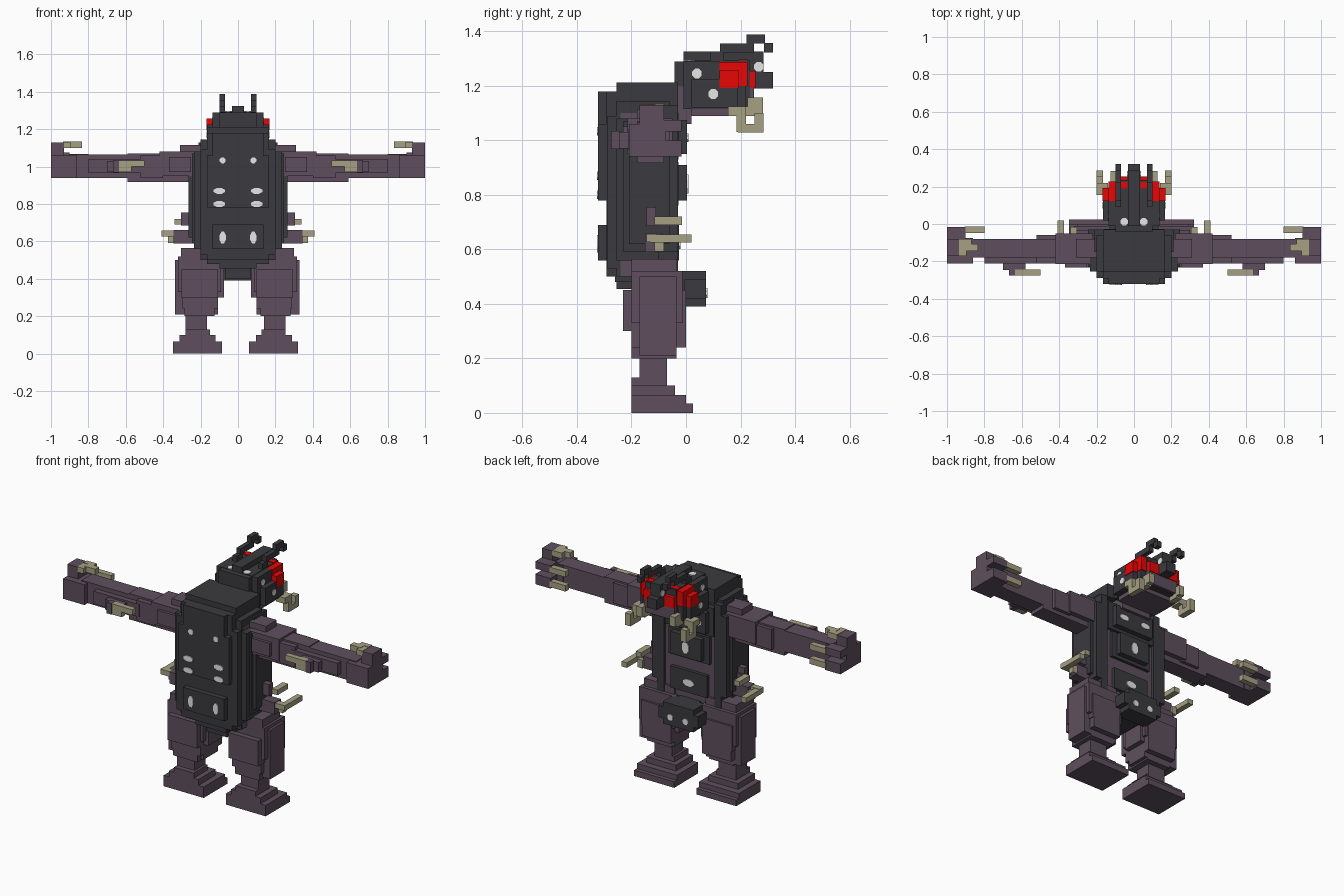
import bpy, bmesh
from mathutils import Matrix, Vector


def material(name, rgb):
    m = bpy.data.materials.new(name)
    m.diffuse_color = (*rgb, 1)
    return m


PURPLE = material("dusky purple", (0.112, 0.078, 0.110))
DARK = material("charcoal shell", (0.043, 0.043, 0.050))
TAN = material("bone tan", (0.38, 0.355, 0.23))
RED = material("red eye", (0.80, 0.002, 0.002))
WHITE = material("pale spot", (0.80, 0.80, 0.80))


def finish(bm, name, mat):
    bmesh.ops.recalc_face_normals(bm, faces=bm.faces)
    me = bpy.data.meshes.new(name)
    bm.to_mesh(me)
    bm.free()
    me.materials.append(mat)
    ob = bpy.data.objects.new(name, me)
    bpy.context.collection.objects.link(ob)
    return ob


def blocks(name, mat, boxes, mirror=False, centre=0.0):
    """Blocky part from (x0, x1, y0, y1, z0, z1) boxes, optionally mirrored in x."""
    bm = bmesh.new()
    for x0, x1, y0, y1, z0, z1 in boxes:
        spans = [(x0, x1)]
        if mirror:
            spans.append((2 * centre - x1, 2 * centre - x0))
        for a, b in spans:
            mid = Vector(((a + b) / 2, (y0 + y1) / 2, (z0 + z1) / 2))
            mat4 = Matrix.Translation(mid) @ Matrix.Diagonal((b - a, y1 - y0, z1 - z0, 1))
            bmesh.ops.create_cube(bm, size=1, matrix=mat4)
    return finish(bm, name, mat)


def spots(name, axis, items):
    """Thin round plates (x, y, z, half width, half height) facing along one axis."""
    bm = bmesh.new()
    turn = {"x": Matrix.Rotation(1.5708, 4, "Y"), "y": Matrix.Rotation(1.5708, 4, "X"),
            "z": Matrix.Identity(4)}[axis]
    spin = Matrix.Rotation(0.3927, 4, "Z")
    for x, y, z, w, h in items:
        m = Matrix.Translation((x, y, z)) @ turn @ Matrix.Diagonal((w, h, 1, 1)) @ spin
        bmesh.ops.create_cone(bm, cap_ends=True, segments=8, radius1=1.06, radius2=1.06,
                              depth=0.009, matrix=m)
    return finish(bm, name, WHITE)


# Legs: stepped foot, narrow ankle, rounded thigh
blocks("foot", PURPLE, [
    (0.06, 0.322, -0.20, 0.025, 0, 0.035),
    (0.06, 0.322, -0.20, 0.0, 0.035, 0.065),
    (0.095, 0.288, -0.20, -0.04, 0.065, 0.10),
    (0.125, 0.255, -0.20, -0.07, 0.10, 0.13),
    (0.14, 0.255, -0.17, -0.07, 0.13, 0.21)], True, -0.0125)
blocks("thigh", PURPLE, [
    (0.12, 0.28, -0.20, -0.035, 0.20, 0.24),
    (0.10, 0.33, -0.17, -0.035, 0.21, 0.30),
    (0.10, 0.29, -0.20, 0.0, 0.24, 0.34),
    (0.07, 0.33, -0.17, -0.035, 0.30, 0.50),
    (0.10, 0.295, -0.232, 0.0, 0.30, 0.45),
    (0.085, 0.315, -0.20, -0.012, 0.33, 0.52),
    (0.10, 0.30, -0.20, -0.033, 0.45, 0.565)], True, -0.003)

# Purple inner body and neck
blocks("belly", PURPLE, [
    (-0.20, 0.20, -0.24, -0.045, 0.50, 1.10),
    (-0.10, 0.10, -0.12, 0.02, 1.06, 1.20)])

# Shell: rounded in plan by stepped layers, narrowing at top and bottom
blocks("shell_body", DARK, [
    (-0.165, 0.165, -0.255, -0.03, 1.13, 1.212),
    (-0.20, 0.20, -0.255, -0.06, 1.07, 1.145),
    (-0.20, 0.20, -0.29, -0.10, 0.53, 1.09),
    (-0.235, 0.235, -0.255, -0.10, 0.56, 1.08),
    (-0.20, 0.20, -0.255, -0.08, 0.50, 0.58),
    (-0.165, 0.165, -0.26, -0.06, 0.48, 0.52),
    (-0.10, 0.10, -0.255, -0.03, 0.455, 0.50)])
blocks("shell_side", DARK, [
    (0.20, 0.264, -0.21, -0.06, 0.62, 1.05),
    (0.19, 0.245, -0.23, -0.03, 0.59, 1.07),
    (0.165, 0.21, -0.15, -0.03, 0.50, 1.13)], True)
blocks("back_plate", DARK, [
    (-0.135, 0.135, -0.322, -0.28, 0.56, 0.69),
    (-0.135, 0.135, -0.322, -0.28, 0.78, 1.18),
    (-0.165, 0.165, -0.322, -0.28, 0.78, 1.06),
    (-0.165, 0.165, -0.292, -0.25, 0.50, 1.18)])

# Belly plates and tail flap on the face side
blocks("chest_plates", DARK, [
    (-0.13, 0.13, -0.06, 0.004, 0.95, 1.075),
    (-0.16, 0.16, -0.06, -0.028, 0.93, 1.10),
    (-0.10, 0.10, -0.06, 0.004, 0.78, 0.91),
    (-0.135, 0.135, -0.06, -0.028, 0.76, 0.92),
    (-0.12, 0.12, -0.06, -0.025, 0.56, 0.69)])
blocks("tail", DARK, [
    (-0.13, 0.13, -0.005, 0.074, 0.42, 0.49),
    (-0.10, 0.10, -0.03, 0.074, 0.39, 0.52),
    (-0.068, 0.068, -0.20, 0.03, 0.40, 0.52)])

# Head with stepped crown, front crest and purple jaw
blocks("head", DARK, [
    (-0.165, 0.165, 0.02, 0.19, 1.12, 1.225),
    (-0.135, 0.135, -0.01, 0.22, 1.115, 1.257),
    (-0.135, 0.135, -0.01, 0.122, 1.20, 1.29),
    (-0.10, 0.10, -0.01, 0.235, 1.115, 1.292),
    (-0.10, 0.10, -0.042, 0.0, 1.20, 1.29),
    (-0.032, 0.032, -0.01, 0.285, 1.28, 1.325),
    (-0.032, 0.032, 0.20, 0.285, 1.19, 1.30),
    (-0.032, 0.032, 0.27, 0.32, 1.19, 1.25)])
blocks("jaw", PURPLE, [
    (-0.13, 0.13, 0.02, 0.20, 1.09, 1.125),
    (-0.10, 0.10, 0.18, 0.25, 1.12, 1.192)])
blocks("eye", RED, [
    (0.034, 0.10, 0.19, 0.255, 1.192, 1.255),
    (0.034, 0.10, 0.19, 0.225, 1.25, 1.296),
    (0.09, 0.137, 0.122, 0.226, 1.20, 1.288),
    (0.12, 0.168, 0.122, 0.193, 1.192, 1.257)], True)
blocks("antenna", DARK, [
    (0.07, 0.098, 0.09, 0.14, 1.28, 1.325),
    (0.07, 0.098, 0.125, 0.25, 1.322, 1.355),
    (0.07, 0.098, 0.222, 0.29, 1.355, 1.388),
    (0.07, 0.098, 0.286, 0.32, 1.322, 1.357)], True)
blocks("mandible", TAN, [
    (0.14, 0.20, 0.155, 0.22, 1.09, 1.125),
    (0.165, 0.20, 0.185, 0.22, 1.03, 1.125),
    (0.165, 0.20, 0.19, 0.285, 1.028, 1.06),
    (0.165, 0.20, 0.252, 0.285, 1.03, 1.10),
    (0.09, 0.125, 0.225, 0.283, 1.10, 1.158),
    (0.09, 0.125, 0.19, 0.258, 1.09, 1.125)], True)

# Big arms: shoulder, tapering forearm, curled hand
blocks("arm", PURPLE, [
    (0.18, 0.31, -0.18, -0.08, 0.93, 1.115),
    (0.22, 0.42, -0.215, -0.05, 0.95, 1.08),
    (0.25, 0.37, -0.232, -0.05, 0.97, 1.05),
    (0.26, 0.59, -0.18, -0.08, 0.917, 1.07),
    (0.40, 0.52, -0.21, -0.06, 0.94, 1.06),
    (0.50, 0.90, -0.18, -0.08, 0.94, 1.065),
    (0.50, 0.80, -0.212, -0.08, 0.965, 1.04),
    (0.58, 0.70, -0.245, -0.20, 0.97, 1.03),
    (0.635, 0.668, -0.276, -0.24, 0.968, 1.034)], True)
blocks("hand", PURPLE, [
    (0.86, 1.0, -0.21, -0.075, 0.94, 1.06),
    (0.90, 1.0, -0.08, -0.017, 0.94, 1.0),
    (0.90, 1.0, -0.08, -0.017, 1.032, 1.075),
    (0.93, 1.0, -0.17, -0.08, 1.05, 1.13)], True)
blocks("elbow_spike", TAN, [
    (0.50, 0.635, -0.275, -0.243, 1.0, 1.033),
    (0.57, 0.635, -0.275, -0.243, 0.97, 1.002)], True)
blocks("claw", TAN, [
    (0.87, 0.935, -0.112, -0.08, 1.10, 1.134),
    (0.835, 0.905, -0.145, -0.108, 1.10, 1.134),
    (0.895, 0.935, -0.17, -0.108, 1.10, 1.132),
    (0.80, 0.905, -0.048, -0.014, 1.035, 1.068),
    (0.80, 0.905, -0.048, -0.014, 0.95, 0.985)], True)

# Two pairs of small lower arms with forward claws
blocks("small_arm", PURPLE, [
    (0.20, 0.345, -0.15, -0.09, 0.59, 0.66),
    (0.20, 0.305, -0.145, -0.10, 0.685, 0.72),
    (0.265, 0.305, -0.145, -0.11, 0.69, 0.755)], True)
blocks("small_claw", TAN, [
    (0.34, 0.408, -0.145, -0.11, 0.627, 0.657),
    (0.374, 0.408, -0.13, 0.02, 0.625, 0.655),
    (0.34, 0.374, -0.115, -0.08, 0.592, 0.64),
    (0.304, 0.34, -0.115, -0.015, 0.69, 0.72)], True)

# Pale spots
pair = (-1, 1)
spots("back_spots", "y", [(s * x, -y, z, w, h) for s in pair for x, y, z, w, h in
                          ((0.10, 0.322, 0.87, 0.031, 0.016), (0.10, 0.322, 0.80, 0.031, 0.016),
                           (0.082, 0.322, 0.62, 0.017, 0.033),
                           (0.082, 0.322, 1.033, 0.016, 0.016))])
spots("belly_spots", "y", [(0, 0.004, 0.84, 0.022, 0.035), (0, -0.025, 0.62, 0.034, 0.02)]
      + [(s * 0.05, 0.074, 0.44, 0.018, 0.018) for s in pair]
      + [(s * 0.075, 0.004, 1.01, 0.03, 0.016) for s in pair])
spots("crown_spots", "z", [(s * 0.052, 0.012, 1.292, 0.021, 0.021) for s in pair])
spots("cheek_spots", "x", [(s * x, y, z, 0.018, 0.018) for s in pair for x, y, z in
                           ((0.135, 0.04, 1.245), (0.165, 0.10, 1.17), (0.032, 0.267, 1.27))])
